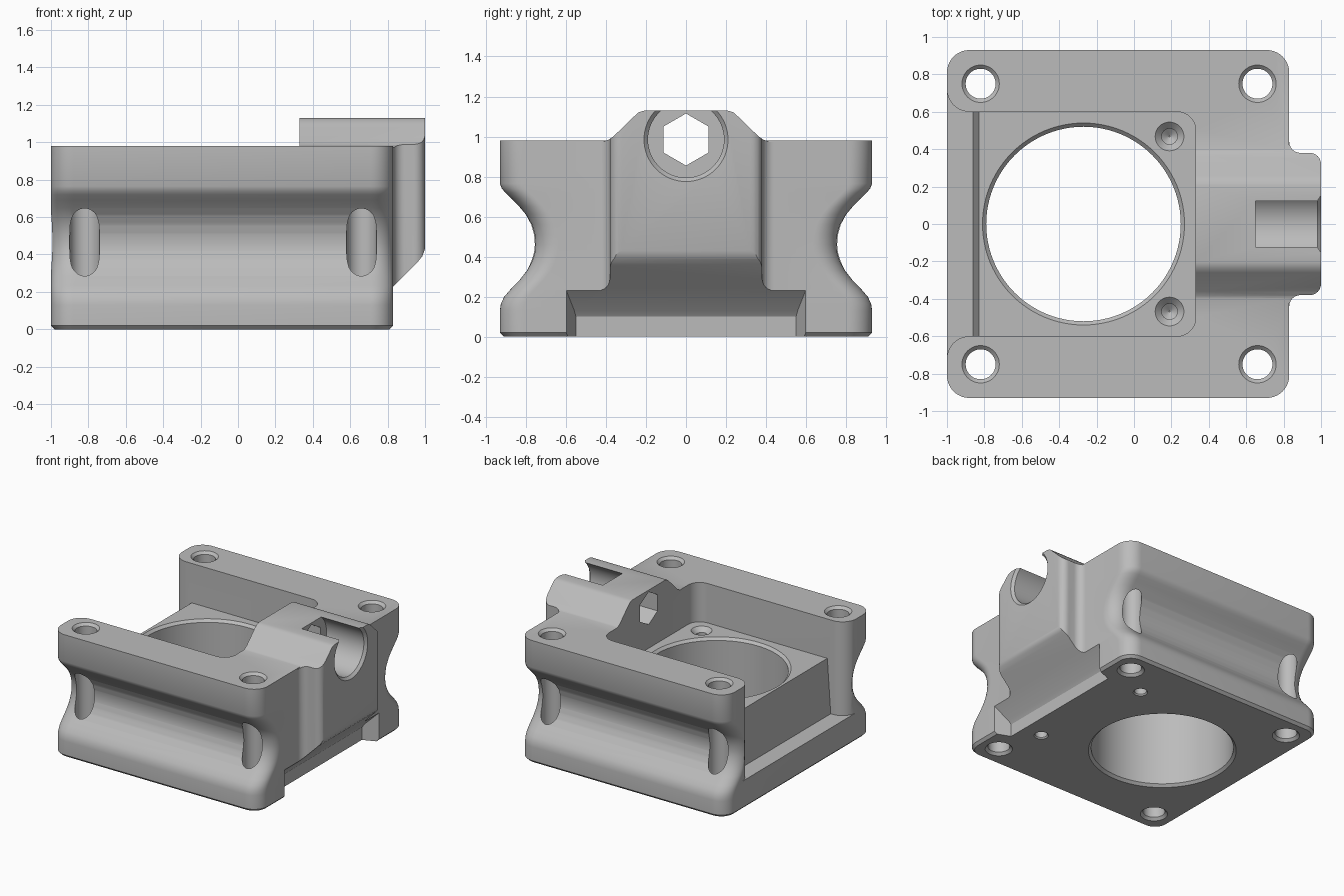
import bpy
import bmesh
from math import sin, cos, pi, radians

if "Cube" in bpy.data.objects:
    bpy.data.objects.remove(bpy.data.objects["Cube"], do_unlink=True)

grey = bpy.data.materials.new("plain_grey")
grey.use_nodes = True
grey.diffuse_color = (0.5, 0.5, 0.5, 1)
grey.node_tree.nodes["Principled BSDF"].inputs["Base Color"].default_value = (0.5, 0.5, 0.5, 1)


def loft(name, rings):
    """Closed solid skinned through rings of equal point count."""
    bm = bmesh.new()
    loops = [[bm.verts.new(p) for p in ring] for ring in rings]
    n = len(loops[0])
    for a, b in zip(loops, loops[1:]):
        for i in range(n):
            j = (i + 1) % n
            bm.faces.new((a[i], a[j], b[j], b[i]))
    bm.faces.new(loops[0])
    bm.faces.new(loops[-1])
    bmesh.ops.recalc_face_normals(bm, faces=bm.faces)
    mesh = bpy.data.meshes.new(name)
    bm.to_mesh(mesh)
    bm.free()
    mesh.materials.append(grey)
    ob = bpy.data.objects.new(name, mesh)
    bpy.context.collection.objects.link(ob)
    return ob


def prism(name, pts, lo, hi, axis):
    """Extrude a 2D outline along the given axis."""
    place = {"x": lambda p, t: (t, p[0], p[1]),
             "y": lambda p, t: (p[0], t, p[1]),
             "z": lambda p, t: (p[0], p[1], t)}[axis]
    return loft(name, [[place(p, t) for p in pts] for t in (lo, hi)])


def arc(cx, cy, r, start, end, n=10):
    return [(cx + r * cos(radians(start + (end - start) * i / n)),
             cy + r * sin(radians(start + (end - start) * i / n))) for i in range(n + 1)]


def rounded_rect(x0, x1, h, r):
    return (arc(x1 - r, h - r, r, 0, 90) + arc(x0 + r, h - r, r, 90, 180)
            + arc(x0 + r, r - h, r, 180, 270) + arc(x1 - r, r - h, r, 270, 360))


def mirrored(half):
    """Complete an outline that is symmetric in its second coordinate."""
    return half + [(x, -y) for x, y in reversed(half)]


def drill(name, x, y, profile, n=48):
    """Round cutter from (z, radius) steps."""
    return loft(name, [[(x + r * cos(2 * pi * i / n), y + r * sin(2 * pi * i / n), z)
                        for i in range(n)] for z, r in profile])


def combine(target, tool, operation):
    """Apply a boolean and discard the tool."""
    mod = target.modifiers.new(operation, "BOOLEAN")
    mod.operation = operation
    mod.solver = "EXACT"
    mod.object = tool
    bpy.context.view_layer.update()
    deps = bpy.context.evaluated_depsgraph_get()
    mesh = bpy.data.meshes.new_from_object(target.evaluated_get(deps))
    target.modifiers.clear()
    target.data = mesh
    bpy.data.objects.remove(tool, do_unlink=True)


FLOOR, LEDGE, TOP = 0.665, 0.23, 0.98

# Main housing: rounded block with a rounded groove along both sides
side = [(0.02, 0.93), (0.13, 0.93), (0.165, 0.925), (0.2, 0.908), (0.235, 0.878),
        (0.285, 0.83), (0.33, 0.795), (0.375, 0.773), (0.42, 0.759), (0.46, 0.755),
        (0.51, 0.759), (0.56, 0.773), (0.61, 0.8), (0.65, 0.833), (0.69, 0.872),
        (0.72, 0.903), (0.74, 0.92), (0.765, 0.93), (TOP, 0.93)]
sections = [rounded_rect(-0.98, 0.81, 0.91, 0.1)]
levels = [0]
for z, h in side:
    sections.append(rounded_rect(-1, 0.83, h, 0.12))
    levels.append(z)
body = loft("bracket_body", [[(x, y, z) for x, y in s] for s, z in zip(sections, levels)])

# Boss on the +x end, with filleted plan and a trapezoid roof
half_plan = ([(0.28, 0.5), (0.8, 0.5), (0.8, 0.44)] + arc(0.89, 0.44, 0.06, 180, 270, 6)
             + arc(0.94, 0.32, 0.06, 90, 0, 6))
boss = prism("boss", mirrored(half_plan), 0.05, 1.3, "z")
half_roof = [(0.6, 0), (0.6, 0.97), (0.42, 0.972), (0.385, 0.985), (0.36, 1.003),
             (0.26, 1.1), (0.235, 1.122), (0.205, 1.13)]
roof = prism("roof", half_roof + [(-y, z) for y, z in reversed(half_roof)], 0, 1.3, "x")
combine(boss, roof, "INTERSECT")
combine(body, boss, "UNION")

# Sloped underside of the boss, running into a recess at the foot
slope = [(1.2, -0.2), (0.71, -0.2), (0.71, 0.1), (0.73, 0.13), (0.965, 0.365),
         (0.985, 0.39), (1.0, 0.43), (1.01, 0.5), (1.2, 0.5)]
relief = prism("relief", slope, -1, 1, "y")
for v in relief.data.vertices:
    v.co.y *= 0.55 + 0.4 * (v.co.x - 0.71)
combine(body, relief, "DIFFERENCE")

# Pocket open towards -x, with rounded wall ends
half_pocket = ([(-1.2, 0.72)] + arc(-0.88, 0.72, 0.12, 180, 270)
               + arc(0.23, 0.5, 0.1, 90, 0))
combine(body, prism("pocket", mirrored(half_pocket), LEDGE, 1.4, "z"), "DIFFERENCE")

# Raised pocket floor with a slightly leaning front
floor = [(-0.862, 0.2), (-0.86, LEDGE), (-0.83, FLOOR), (0.4, FLOOR), (0.4, 0.2)]
combine(body, prism("raised_floor", floor, -0.62, 0.62, "y"), "UNION")

# Large central opening, chamfered at both ends
combine(body, drill("opening", -0.27, 0, [(-0.03, 0.57), (0.02, 0.52),
                                          (FLOOR - 0.02, 0.52), (FLOOR + 0.03, 0.57)], 96),
        "DIFFERENCE")

# Corner bolt holes and pocket screw holes
for s in (-1, 1):
    for x in (-0.82, 0.66):
        combine(body, drill("bolt_hole", x, s * 0.75, [(-0.03, 0.13), (0.02, 0.08),
                                                       (TOP - 0.02, 0.08), (TOP + 0.03, 0.13)]),
                "DIFFERENCE")
    combine(body, drill("screw_hole", 0.19, s * 0.468,
                        [(0.35, 0.004), (0.38, 0.042), (FLOOR - 0.035, 0.042),
                         (FLOOR + 0.02, 0.097)], 32), "DIFFERENCE")

# Small blind holes underneath
for x, y in ((0.4, 0.55), (0.55, -0.4)):
    combine(body, drill("under_hole", x, y, [(-0.02, 0.07), (0.01, 0.045), (0.12, 0.045)], 24),
            "DIFFERENCE")

# Bore along x in the boss, and the hexagonal passage into the pocket
bore = loft("bore", [[(x, y, z) for y, z in arc(0, 0.985, r, 0, 354.375, 63)]
                     for x, r in ((0.65, 0.19), (0.98, 0.19), (1.03, 0.24))])
combine(body, bore, "DIFFERENCE")
hexagon = arc(0, 0.985, 0.13, 30, 330, 5)
combine(body, prism("hex_passage", hexagon, 0.2, 0.7, "x"), "DIFFERENCE")

bpy.ops.object.select_all(action="DESELECT")
body.select_set(True)
bpy.context.view_layer.objects.active = body
bpy.ops.object.shade_smooth_by_angle(angle=radians(28))
